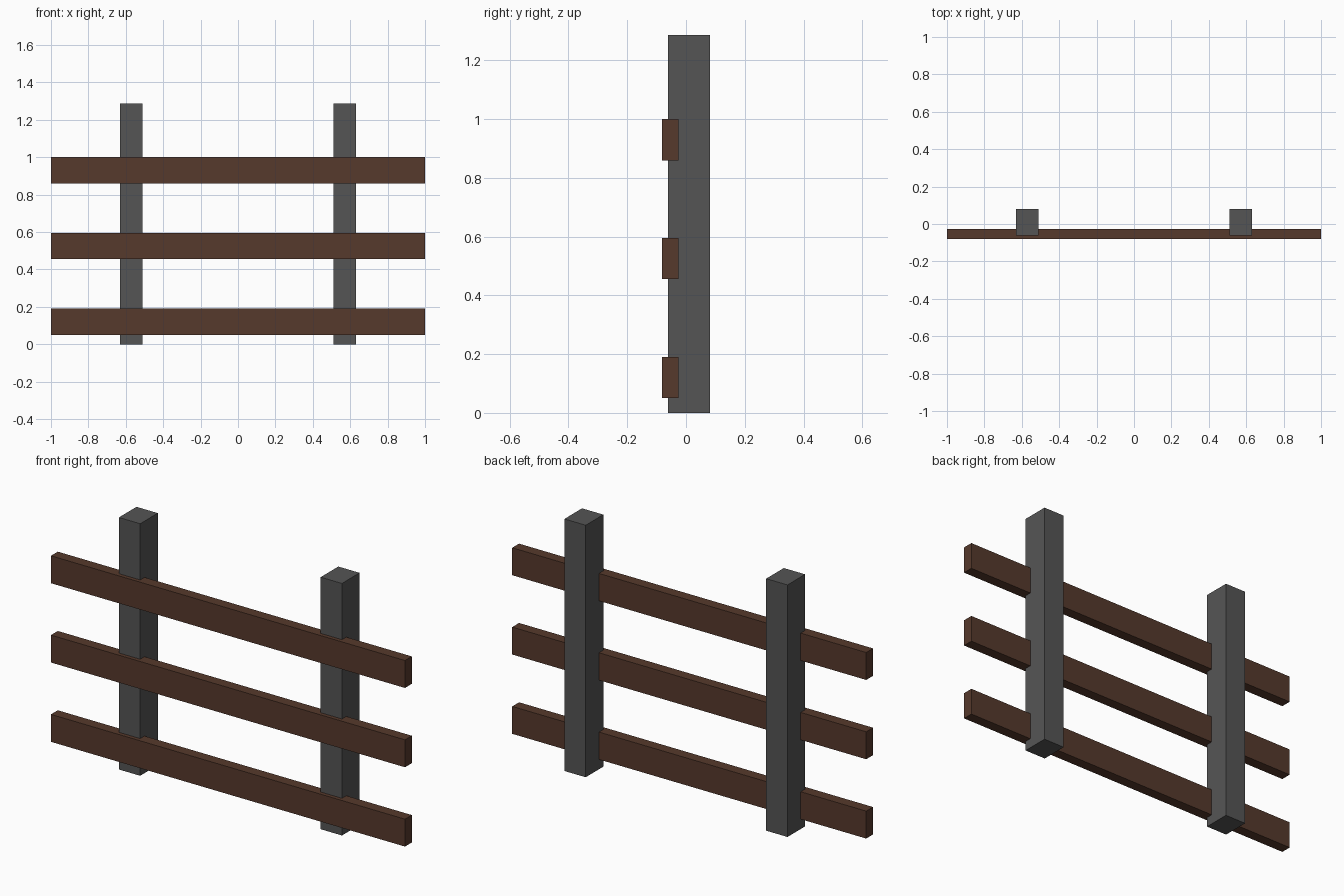
import bpy

if "Cube" in bpy.data.objects:
    bpy.data.objects.remove(bpy.data.objects["Cube"])


def material(name, color):
    m = bpy.data.materials.new(name)
    m.diffuse_color = (*color, 1.0)
    m.use_nodes = True
    m.node_tree.nodes["Principled BSDF"].inputs["Base Color"].default_value = m.diffuse_color
    return m


def box(name, lo, hi, mat):
    """Axis-aligned box between two corners."""
    bpy.ops.mesh.primitive_cube_add(size=1, location=[(a + b) / 2 for a, b in zip(lo, hi)])
    ob = bpy.context.object
    ob.name = name
    ob.scale = [b - a for a, b in zip(lo, hi)]
    bpy.ops.object.transform_apply(location=False, rotation=False, scale=True)
    ob.data.materials.append(mat)
    return ob


grey = material("dark grey", (0.091, 0.091, 0.091))
brown = material("dark brown wood", (0.093, 0.041, 0.025))

# Two upright posts
for side, x in (("left", -0.57), ("right", 0.57)):
    box(f"{side}_post", (x - 0.06, -0.061, 0), (x + 0.06, 0.081, 1.287), grey)

# Three horizontal rails, let into the front of the posts
for level, z in (("bottom", 0.05), ("middle", 0.455), ("top", 0.86)):
    box(f"{level}_rail", (-1, -0.081, z), (1, -0.026, z + 0.14), brown)
